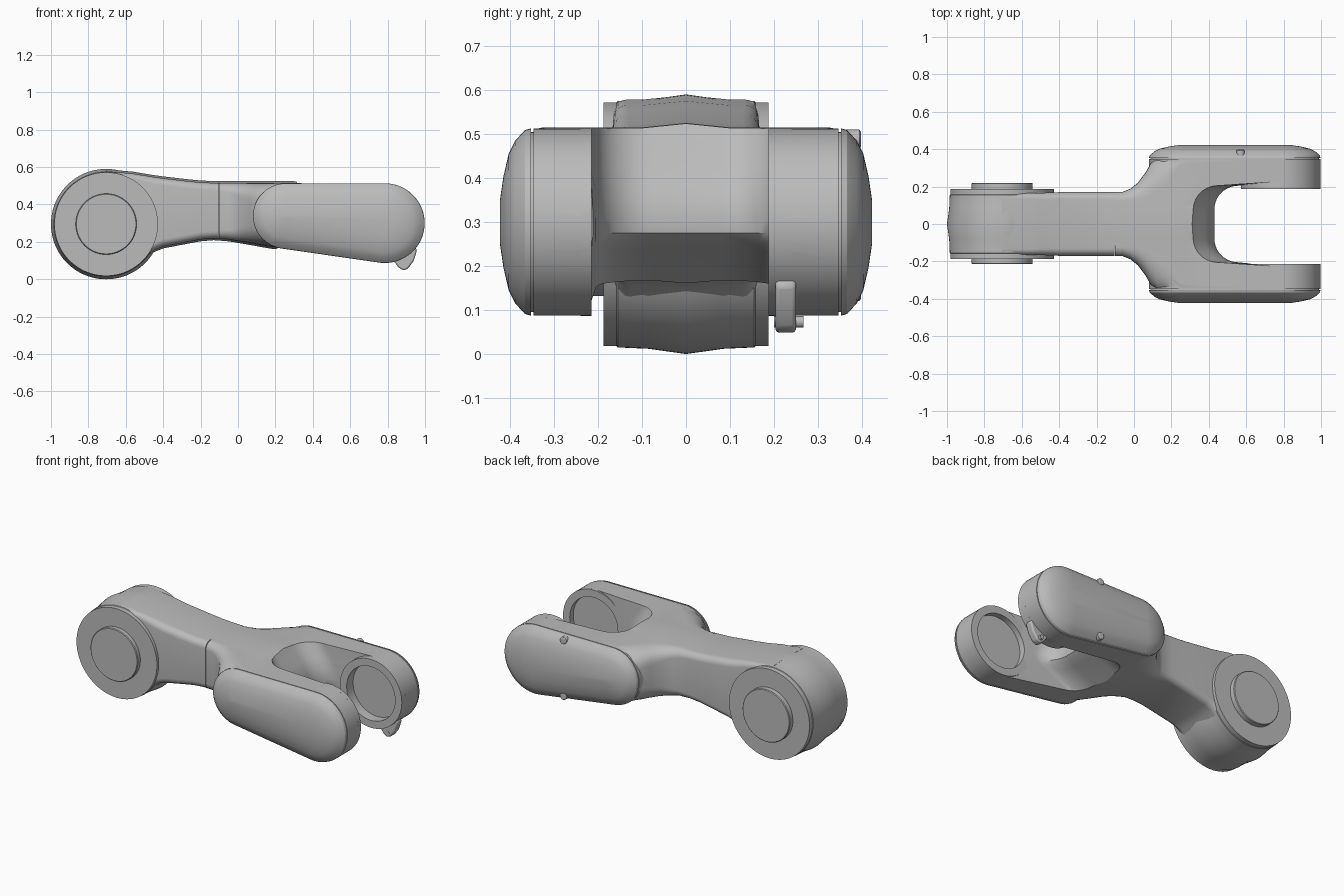
import bpy
import bmesh
from math import sin, cos, pi, atan2, acos, hypot

old = bpy.data.objects.get("Cube")
if old:
    bpy.data.objects.remove(old)

grey = bpy.data.materials.new("satin_grey")
grey.use_nodes = True
grey.diffuse_color = (0.5, 0.5, 0.5, 1)
grey.node_tree.nodes["Principled BSDF"].inputs["Base Color"].default_value = (0.5, 0.5, 0.5, 1)

JOINT = (-0.705, 0.295)    # big joint axis (x, z)
FORK = (0.785, 0.30)       # fork axis (x, z)


def loft(name, rings):
    """Closed skin through rings of equal point count."""
    bm = bmesh.new()
    rows = [[bm.verts.new(p) for p in ring] for ring in rings]
    n = len(rows[0])
    for a, b in zip(rows, rows[1:]):
        for i in range(n):
            j = (i + 1) % n
            bm.faces.new((a[i], a[j], b[j], b[i]))
    bm.faces.new(rows[0])
    bm.faces.new(rows[-1])
    bmesh.ops.recalc_face_normals(bm, faces=bm.faces)
    mesh = bpy.data.meshes.new(name)
    bm.to_mesh(mesh)
    bm.free()
    mesh.materials.append(grey)
    ob = bpy.data.objects.new(name, mesh)
    bpy.context.collection.objects.link(ob)
    return ob


def lathe(name, centre, profile, seg=72):
    """Turned part about a y axis; profile is (y, radius)."""
    cx, cz = centre
    return loft(name, [[(cx + r * cos(2 * pi * i / seg), y, cz + r * sin(2 * pi * i / seg))
                        for i in range(seg)] for y, r in profile])


def boolean(target, tool, op):
    """Apply a boolean and remove the tool."""
    mod = target.modifiers.new("bool", 'BOOLEAN')
    mod.operation, mod.object, mod.solver = op, tool, 'EXACT'
    bpy.context.view_layer.update()
    graph = bpy.context.evaluated_depsgraph_get()
    mesh = bpy.data.meshes.new_from_object(target.evaluated_get(graph))
    target.modifiers.clear()
    target.data = mesh
    bpy.data.objects.remove(tool)


def paddle(y, inset=0, steps=28):
    """Tapered stadium outline of a fork arm in a plane of constant y."""
    ax, az, ar = 0.255, 0.338, 0.175
    bx, bz = FORK
    br = 0.213
    phi = atan2(bz - az, bx - ax)
    beta = acos((ar - br) / hypot(bx - ax, bz - az))
    pts = []
    for cx, cz, r, start, sweep in ((bx, bz, br, phi - beta, 2 * beta),
                                    (ax, az, ar, phi + beta, 2 * (pi - beta))):
        for i in range(steps + 1):
            t = start + sweep * i / steps
            pts.append((cx + (r - inset) * cos(t), y, cz + (r - inset) * sin(t)))
    return pts


def arm_section(x, w, top, bottom, ry, rz, steps=6):
    """Rounded section of the arm with a shallow ridge along its middle."""
    crown = 0.01
    half = []
    for corner_z, sign in ((bottom + crown, 1), (top - crown, -1)):
        arc = [(w - ry + ry * sin(t), corner_z + sign * rz * (1 - cos(t)))
               for t in (pi / 2 * i / steps for i in range(steps + 1))]
        half += arc if sign == 1 else arc[::-1]
    right = [(0, bottom), (0.1, bottom + crown)] + half + [(0.1, top - crown), (0, top)]
    left = [(-y, z) for y, z in right[-2:0:-1]]
    return [(x, y, z) for y, z in right + left]


def slot_section(z, x0, steps=10):
    """Plan outline of the opening between the fork arms."""
    side = [(1.3, 0.225), (0.75, 0.225)]
    side += [(x0 + 0.13 * (1 - sin(t)), 0.08 + 0.125 * cos(t))
             for t in (pi / 2 * i / steps for i in range(steps + 1))]
    return [(x, y, z) for x, y in side + [(x, -y) for x, y in side[::-1]]]


# Arm: x, half width, top, bottom, corner size across, corner size up
body = loft("arm_body", [arm_section(*s) for s in (
    (-0.705, 0.165, 0.588, 0.10, 0.03, 0.03),
    (-0.56, 0.165, 0.575, 0.05, 0.03, 0.03),
    (-0.50, 0.166, 0.565, 0.10, 0.035, 0.035),
    (-0.45, 0.168, 0.557, 0.145, 0.04, 0.04),
    (-0.40, 0.17, 0.55, 0.165, 0.04, 0.04),
    (-0.28, 0.17, 0.536, 0.188, 0.04, 0.04),
    (-0.20, 0.17, 0.528, 0.203, 0.04, 0.04),
    (-0.13, 0.17, 0.525, 0.209, 0.04, 0.04),
    (-0.06, 0.172, 0.525, 0.204, 0.05, 0.05),
    (-0.02, 0.188, 0.525, 0.198, 0.06, 0.06),
    (0.02, 0.22, 0.525, 0.191, 0.09, 0.08),
    (0.06, 0.273, 0.525, 0.184, 0.13, 0.095),
    (0.09, 0.325, 0.525, 0.179, 0.17, 0.10),
    (0.12, 0.345, 0.525, 0.173, 0.17, 0.08),
    (0.18, 0.347, 0.525, 0.163, 0.12, 0.03),
    (0.25, 0.347, 0.525, 0.156, 0.03, 0.01),
    (0.36, 0.347, 0.523, 0.142, 0.02, 0.01))])

# Fork arms: one wide block, opened by a scooped slot
boolean(body, loft("fork_block", [paddle(-0.347), paddle(0.347)]), 'UNION')
boolean(body, loft("slot_cutter", [slot_section(*s) for s in (
    (0.62, 0.30), (0.525, 0.31), (0.48, 0.34), (0.43, 0.38), (0.37, 0.415),
    (0.31, 0.43), (0.275, 0.425), (0.255, 0.40), (0.235, 0.355),
    (0.20, 0.28), (0.16, 0.20), (0.0, 0.17))]), 'DIFFERENCE')
boolean(body, lathe("bore_cutter", FORK, [(-0.25, 0.167), (0.25, 0.167)]), 'DIFFERENCE')

# Panel seam on the front side of the neck
seam = loft("seam_cutter", [[(x, -0.3, 0), (x, -0.115, 0), (x, -0.115, 0.7), (x, -0.3, 0.7)]
                            for x in (-0.105, -0.101)])
boolean(body, seam, 'DIFFERENCE')
parts = [body]

# Joint barrel with ridged middle, side flanges and raised caps
parts.append(lathe("joint_barrel", JOINT, [
    (-0.162, 0.272), (-0.155, 0.28), (-0.085, 0.283), (0, 0.295),
    (0.085, 0.283), (0.155, 0.28), (0.162, 0.272)], 96))
for side, word, cap_y, ring_y in ((-1, "right", 0.215, 0.215), (1, "left", 0.22, 0.187)):
    parts.append(lathe(word + "_joint_flange", JOINT,
                       [(side * 0.15, 0.277), (side * 0.187, 0.277)]))
    parts.append(lathe(word + "_joint_cap", JOINT, [
        (side * 0.18, 0.163), (side * (cap_y - 0.004), 0.163), (side * cap_y, 0.159)]))

    # Fork bearing ring: hollow turned band
    ring = lathe(word + "_fork_ring", FORK, [(side * 0.24, 0.213), (side * ring_y, 0.213)])
    boolean(ring, lathe("ring_cutter", FORK, [(side * 0.1, 0.167), (side * 0.3, 0.167)]), 'DIFFERENCE')
    parts.append(ring)

    # Domed outer cover with a shadow gap at the seam
    parts.append(loft(word + "_fork_cover", [paddle(side * y, inset) for y, inset in (
        (0.342, 0.008), (0.352, 0.008), (0.352, 0), (0.366, 0.004), (0.388, 0.028),
        (0.403, 0.058), (0.415, 0.11), (0.423, 0.165))]))

# Cover screws on the left side, above and below
for z, word in ((0.488, "upper"), (0.142, "lower")):
    parts.append(lathe(word + "_cover_screw", (0.57, z),
                       [(0.36, 0.022), (0.394, 0.022), (0.398, 0.016)], 24))

# Release latch under the left fork arm with its pin
latch = [(0.83, 0.10), (0.86, 0.062), (0.885, 0.047), (0.91, 0.058),
         (0.94, 0.10), (0.957, 0.155), (0.945, 0.175), (0.90, 0.16)]
parts.append(loft("latch", [[(x, y, z) for x, z in latch] for y in (0.203, 0.25)]))
bevel = parts[-1].modifiers.new("round", 'BEVEL')
bevel.width, bevel.segments = 0.008, 2
parts.append(lathe("latch_pin", (0.89, 0.073), [(0.2, 0.013), (0.267, 0.013)], 20))

# Smooth shading with crisp edges
bpy.ops.object.select_all(action='DESELECT')
for ob in parts:
    ob.select_set(True)
bpy.context.view_layer.objects.active = body
bpy.ops.object.shade_smooth_by_angle(angle=0.5)
